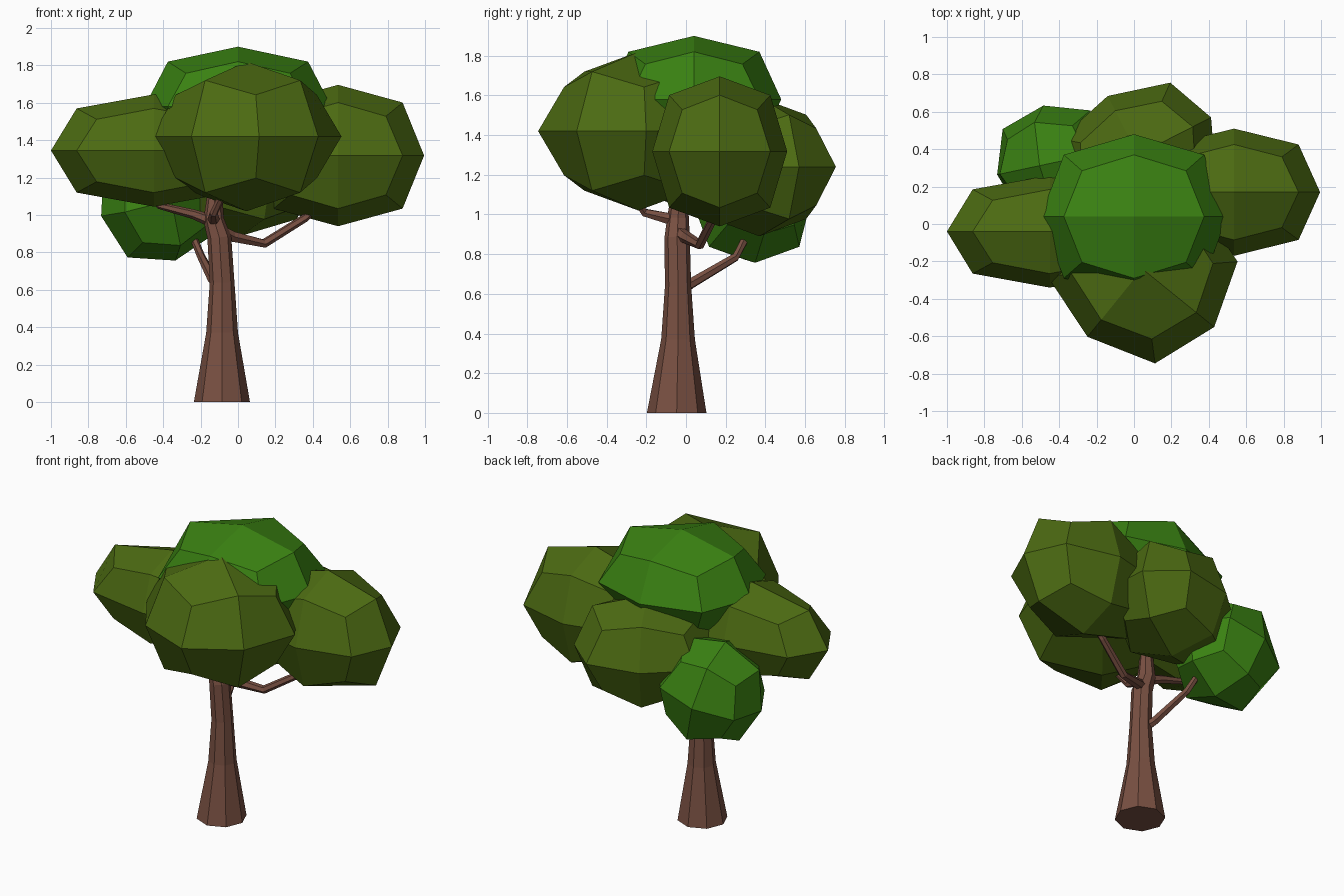
import bpy, bmesh, math
from mathutils import Vector, Euler

if "Cube" in bpy.data.objects:
    bpy.data.objects.remove(bpy.data.objects["Cube"])


def material(name, rgb):
    m = bpy.data.materials.new(name)
    m.diffuse_color = (*rgb, 1)
    m.use_nodes = True
    m.node_tree.nodes["Principled BSDF"].inputs["Base Color"].default_value = m.diffuse_color
    return m


BARK = material("brown_bark", (0.19, 0.08, 0.054))
OLIVE = material("olive_leaf", (0.072, 0.145, 0.006))
GREEN = material("bright_green_leaf", (0.042, 0.22, 0.006))


def finish(bm, name, mat):
    bmesh.ops.recalc_face_normals(bm, faces=bm.faces)
    me = bpy.data.meshes.new(name)
    bm.to_mesh(me)
    bm.free()
    me.materials.append(mat)
    ob = bpy.data.objects.new(name, me)
    bpy.context.collection.objects.link(ob)
    return ob


def tube(name, path, sides):
    """Tapered limb through (x, y, z, radius) points."""
    bm = bmesh.new()
    pts = [Vector(p[:3]) for p in path]
    rings = []
    for i, p in enumerate(pts):
        d = (pts[min(i + 1, len(pts) - 1)] - pts[max(i - 1, 0)]).normalized()
        if i == 0 and p.z == 0:
            d = Vector((0, 0, 1))          # flat foot on the ground
        q = Vector((0, 0, 1)).rotation_difference(d)
        r = path[i][3]
        rings.append([bm.verts.new(p + q @ Vector((r * math.cos(a), r * math.sin(a), 0)))
                      for a in (2 * math.pi * k / sides for k in range(sides))])
    for a, b in zip(rings, rings[1:]):
        for k in range(sides):
            n = (k + 1) % sides
            bm.faces.new((a[k], a[n], b[n], b[k]))
    bm.faces.new(rings[0])
    bm.faces.new(rings[-1])
    return finish(bm, name, BARK)


def leaf_blob(name, centre, radii, mat, turn=0, tilt=0):
    """Cube split once and rounded into a 24-quad ball."""
    bm = bmesh.new()
    bmesh.ops.create_cube(bm, size=2)
    bmesh.ops.subdivide_edges(bm, edges=bm.edges[:], cuts=1, use_grid_fill=True)
    rot = Euler((0, math.radians(tilt), math.radians(turn))).to_matrix()
    for v in bm.verts:
        k = {1: 1.0, 2: 0.75, 3: 0.556}[sum(abs(c) > 0.5 for c in v.co)]
        v.co = rot @ Vector([c * k * r for c, r in zip(v.co, radii)]) + Vector(centre)
    return finish(bm, name, mat)


# Trunk
tube("trunk", [(-.086, -.047, 0, .15), (-.085, -.04, .37, .085), (-.085, -.04, .64, .066),
               (-.1, -.045, .88, .064), (-.13, -.04, .98, .055), (-.12, -.03, 1.2, .03)], 8)

# Branches
tube("right_branch", [(-.09, -.04, .91, .035), (-.03, 0, .885, .032), (.14, .07, .848, .025),
                      (.36, .14, .985, .022), (.48, .16, 1.1, .02)], 6)
tube("left_branch", [(-.12, -.04, .96, .035), (-.24, -.03, 1.005, .026),
                     (-.42, -.02, 1.05, .018), (-.5, -.03, 1.12, .015)], 6)
tube("front_branch", [(-.13, -.05, .97, .035), (-.13, -.21, 1.01, .022),
                      (-.09, -.26, 1.09, .02), (-.07, -.28, 1.2, .018)], 6)
tube("lower_branch", [(-.1, -.03, .62, .032), (-.135, .03, .655, .027), (-.2, .25, .785, .022),
                      (-.23, .29, .86, .02), (-.28, .31, .95, .018)], 6)

# Foliage
leaf_blob("top_leaves", (0, .04, 1.58), (.5, .44, .32), GREEN)
leaf_blob("left_leaves", (-.45, -.04, 1.345), (.55, .3, .3), OLIVE)
leaf_blob("right_leaves", (.535, .17, 1.318), (.46, .34, .378), OLIVE)
leaf_blob("front_leaves", (.045, -.24, 1.42), (.494, .467, .4), OLIVE, turn=-39)
leaf_blob("back_leaves", (.02, .37, 1.24), (.44, .353, .35), OLIVE, turn=27)
leaf_blob("lower_back_leaves", (-.42, .33, 1.08), (.33, .31, .335), GREEN, turn=12, tilt=-15)
